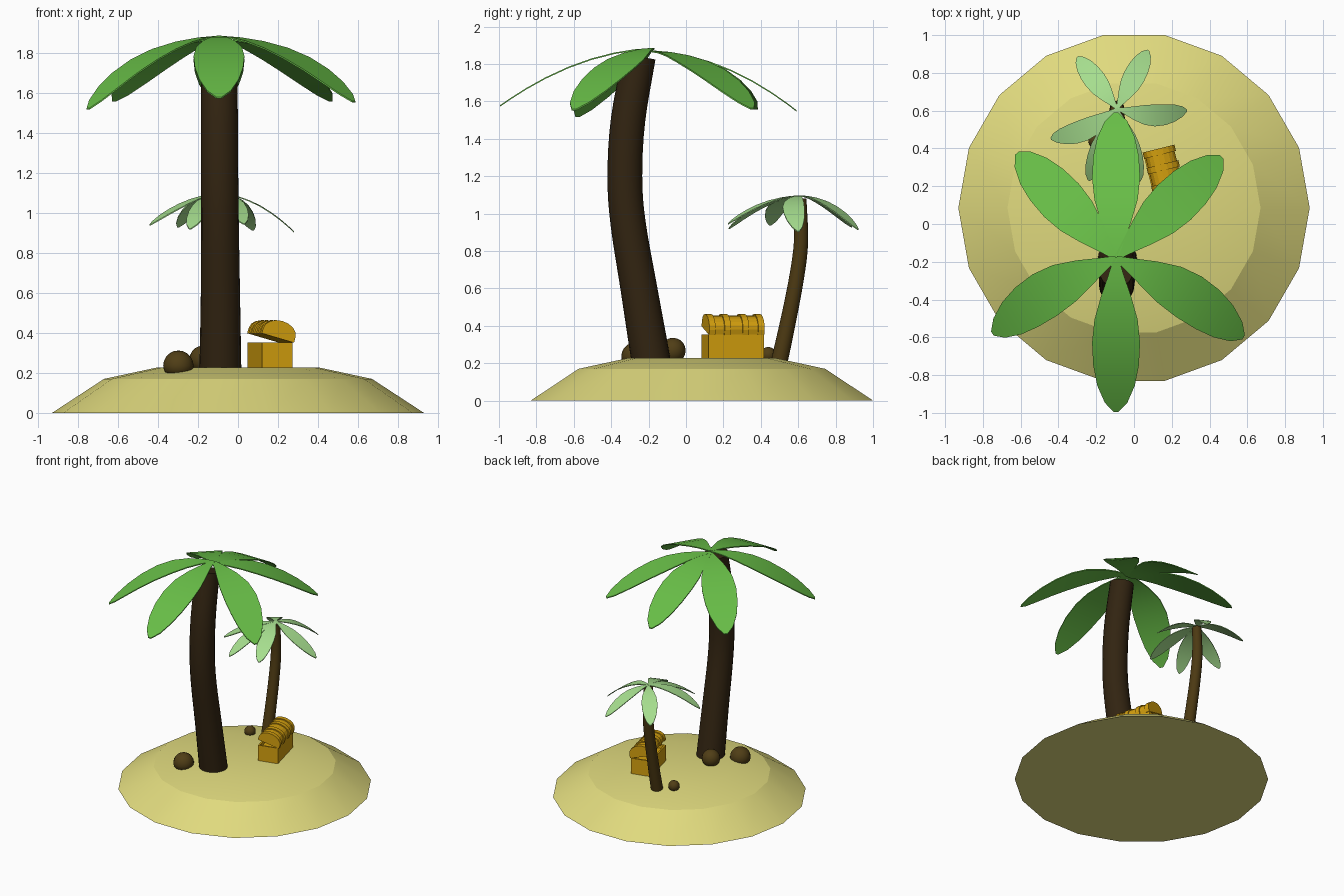
import bpy, bmesh, math
from mathutils import Vector, Matrix

if "Cube" in bpy.data.objects:
    bpy.data.objects.remove(bpy.data.objects["Cube"])


def material(name, srgb):
    m = bpy.data.materials.new(name)
    lin = [((c / 255 + 0.055) / 1.055) ** 2.4 if c > 10 else c / 255 / 12.92 for c in srgb]
    m.diffuse_color = (*lin, 1)
    m.use_nodes = True
    m.node_tree.nodes["Principled BSDF"].inputs["Base Color"].default_value = m.diffuse_color
    return m


SAND = material("sand", (224, 218, 126))
BARK = material("dark_bark", (50, 36, 17))
BARK_LIGHT = material("olive_bark", (76, 57, 18))
LEAF = material("bright_green", (104, 190, 71))
LEAF_PALE = material("pale_green", (167, 223, 143))
ROCK = material("brown_rock", (80, 62, 22))
GOLD = material("gold", (212, 160, 14))


def finish(bm, name, mat, angle=None):
    bmesh.ops.recalc_face_normals(bm, faces=bm.faces)
    me = bpy.data.meshes.new(name)
    bm.to_mesh(me)
    bm.free()
    me.materials.append(mat)
    ob = bpy.data.objects.new(name, me)
    bpy.context.collection.objects.link(ob)
    if angle:
        bpy.ops.object.select_all(action='DESELECT')
        ob.select_set(True)
        bpy.context.view_layer.objects.active = ob
        bpy.ops.object.shade_smooth_by_angle(angle=math.radians(angle))
    return ob


def skin(bm, rings):
    """Closed tube through rings of points, capped at both ends."""
    vs = [[bm.verts.new(p) for p in r] for r in rings]
    n = len(vs[0])
    for a, b in zip(vs, vs[1:]):
        for i in range(n):
            j = (i + 1) % n
            bm.faces.new((a[i], a[j], b[j], b[i]))
    bm.faces.new(vs[0][::-1])
    bm.faces.new(vs[-1])


def smooth_path(pts, sub=4):
    """Catmull-Rom interpolation of tuples."""
    p = [Vector(q) for q in pts]
    p = [2 * p[0] - p[1]] + p + [2 * p[-1] - p[-2]]
    out = []
    for i in range(1, len(p) - 2):
        for k in range(sub):
            t = k / sub
            a, b, c, d = p[i - 1:i + 3]
            out.append(0.5 * (2 * b + (c - a) * t + (2 * a - 5 * b + 4 * c - d) * t ** 2
                              + (3 * b - a - 3 * c + d) * t ** 3))
    return out + [p[-2]]


def trunk(name, path, mat, sides=20):
    """Trunk bending in the yz plane; path holds (x, y, z, radius)."""
    pts = smooth_path(path)
    rings = []
    for i, q in enumerate(pts):
        a, b = pts[max(i - 1, 0)], pts[min(i + 1, len(pts) - 1)]
        side = Vector((0, b.z - a.z, a.y - b.y)).normalized()
        if i == 0:
            side = Vector((0, 1, 0))
        rings.append([q.xyz + q.w * (math.cos(t) * Vector((1, 0, 0)) + math.sin(t) * side)
                      for t in (2 * math.pi * k / sides for k in range(sides))])
    bm = bmesh.new()
    skin(bm, rings)
    return finish(bm, name, mat, 40)


# half width of a frond along its length (fraction, width)
FROND = [(0, .1), (.12, .34), (.25, .63), (.4, .9), (.55, 1), (.7, .95), (.83, .78), (.94, .47), (1, .1)]


def frond(name, start, tip, width, mat, bend=0.0, thick=0.008):
    start, tip = Vector(start), Vector(tip)
    flat = Vector((tip.x - start.x, tip.y - start.y, 0))
    left = Vector((-flat.y, flat.x, 0)).normalized()
    drop = start.z - tip.z
    up = Vector((0, 0, thick / 2))
    rings = []
    for s, w in FROND:
        c = start + flat * s + left * bend * math.sin(math.pi * s)
        c.z -= drop * (0.1 * s + 0.9 * s * s)
        h = left * w * width
        rings.append([c - h - up, c + h - up, c + h + up, c - h + up])
    bm = bmesh.new()
    skin(bm, rings)
    return finish(bm, name, mat, 30)


# island: 18-sided low mound
bm = bmesh.new()
skin(bm, [[(r * math.cos(math.tau * k / 18), 0.085 + r * math.sin(math.tau * k / 18), z)
           for k in range(18)] for r, z in ((.93, 0), (.67, .17), (.40, .228))])
finish(bm, "island", SAND, 15)

# trunks
trunk("large_trunk", [(-.088, -.185, .20, .105), (-.088, -.252, .6, .098), (-.09, -.31, .95, .094),
                      (-.092, -.327, 1.2, .093), (-.093, -.31, 1.5, .092), (-.094, -.25, 1.84, .088)], BARK)
trunk("small_trunk", [(-.09, .497, .20, .045), (-.09, .545, .42, .042), (-.09, .59, .65, .04),
                      (-.09, .615, .85, .038), (-.09, .61, 1.08, .034)], BARK_LIGHT)

# large fronds
for i, (x, y, z, bend) in enumerate([(-.095, -.995, 1.575, 0), (-.095, .59, 1.55, 0),
                                     (.465, .355, 1.56, 0), (-.62, .375, 1.56, 0),
                                     (-.75, -.58, 1.52, -.03), (.58, -.60, 1.555, .03)]):
    frond(f"large_frond_{i}", (-.095, -.18, 1.882 if y < 0 else 1.868), (x, y, z), .127, LEAF, bend)

# small fronds
for i, (x, y, z) in enumerate([(-.30, .885, .93), (.075, .92, .915), (.28, .60, .905),
                               (-.44, .45, .94), (-.24, .23, .92), (.03, .225, .945)]):
    frond(f"small_frond_{i}", (-.09, .61, 1.095), (x, y, z), .058, LEAF_PALE,
          .03 if i == 3 else -.03 if i == 2 else 0, .006)

# rocks, cut flat underneath
for i, (x, y, z, r) in enumerate([(-.298, -.27, .236, .076), (-.175, -.07, .268, .068),
                                  (-.20, .44, .245, .042)]):
    bm = bmesh.new()
    bmesh.ops.create_uvsphere(bm, u_segments=16, v_segments=10, radius=r,
                              matrix=Matrix.Translation((x, y, z)))
    for v in bm.verts:
        v.co.z = max(v.co.z, .20)
    finish(bm, f"rock_{i}", ROCK, 40)

# treasure chest: long axis local y, hinge on local +x
PLACE = Matrix.Translation((.16, .25, .225)) @ Matrix.Rotation(math.radians(14), 4, 'Z')
W, L, H = .078, .152, .128


def chest_block(name, x0, x1, y0, y1, z0, z1):
    bm = bmesh.new()
    skin(bm, [[(x0, y0, z), (x1, y0, z), (x1, y1, z), (x0, y1, z)] for z in (z0, z1)])
    finish(bm, name, GOLD).matrix_world = PLACE


chest_block("chest_floor", -W, W, -L, L, 0, .10)
for s, n in ((-1, "front"), (1, "back")):
    a, b = sorted((s * W, s * (W - .012)))
    chest_block(f"chest_{n}_wall", a, b, -L, L, 0, H)
    a, b = sorted((s * L, s * (L - .012)))
    chest_block(f"chest_{n}_end", -W, W, a, b, 0, H)

HINGE = PLACE @ Matrix.Translation((W, 0, H)) @ Matrix.Rotation(math.radians(16), 4, 'Y')


def lid_part(name, y0, y1, grow):
    """Shallow barrel slice, hinged at local x = 0."""
    arc = [(-W + (W + grow) * math.cos(t), .028 + (.052 + grow) * math.sin(t))
           for t in (math.pi * k / 8 for k in range(9))]
    prof = [(grow, 0)] + arc + [(-2 * W - grow, 0)]
    bm = bmesh.new()
    skin(bm, [[(x, y, z) for x, z in prof] for y in (y0, y1)])
    finish(bm, name, GOLD).matrix_world = HINGE


lid_part("chest_lid", -L, L, 0)
for i, y in enumerate((-.135, -.05, .05, .135)):
    lid_part(f"lid_band_{i}", y - .017, y + .017, .008)
